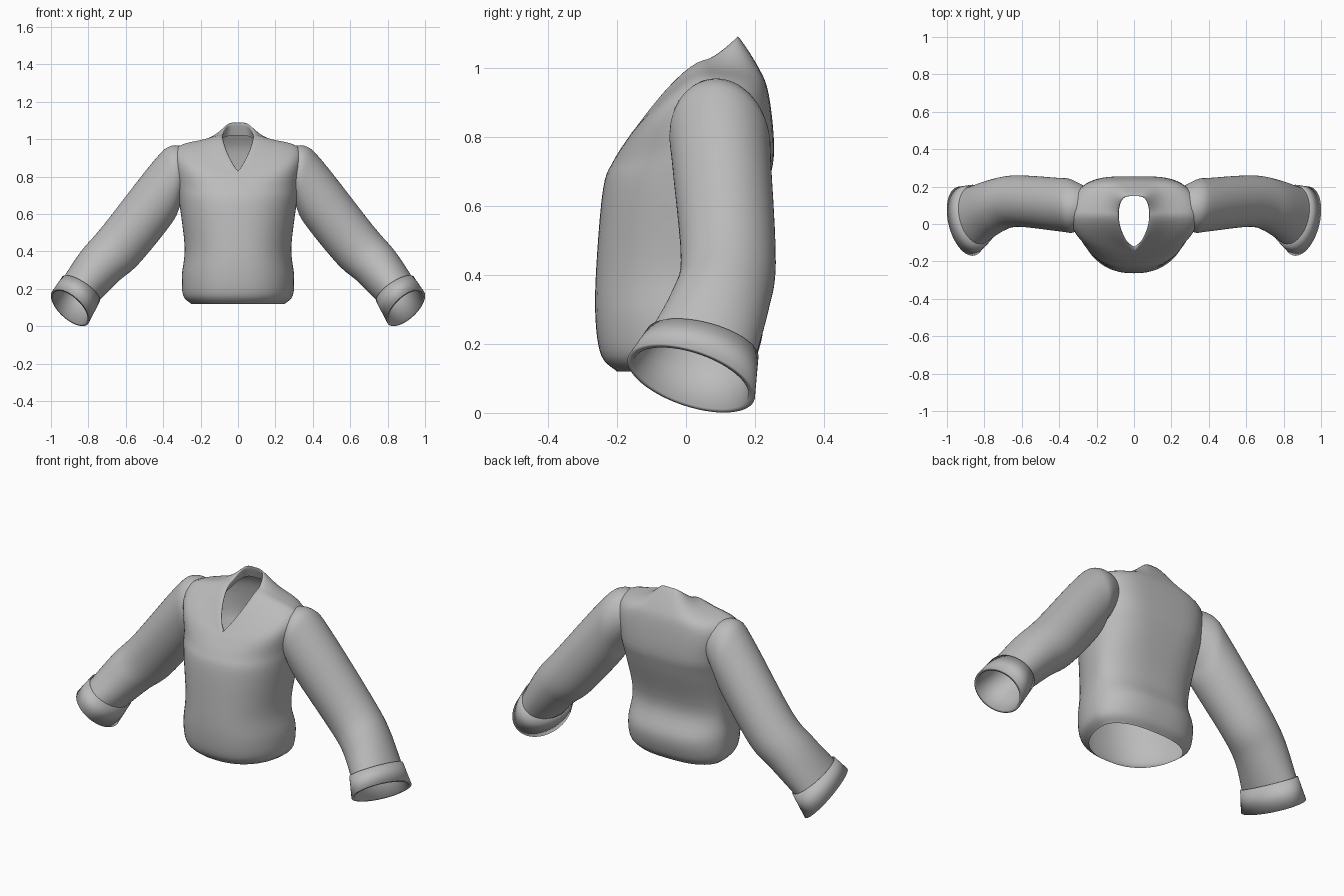
import bpy, bmesh, math
from mathutils import Vector

old = bpy.data.objects.get("Cube")
if old:
    bpy.data.objects.remove(old)

SEGMENTS = 64
STEPS = 5
ANGLES = [math.tau * i / SEGMENTS for i in range(SEGMENTS)]

wool = bpy.data.materials.new("grey_wool")
wool.use_nodes = True
wool.diffuse_color = (.5, .5, .5, 1)
wool.node_tree.nodes["Principled BSDF"].inputs["Base Color"].default_value = wool.diffuse_color


def spline(before, start, end, after, t):
    """Point on a smooth curve through start and end."""
    leave, arrive = (end - before) / 2, (after - start) / 2
    ease = t * t * (3 - 2 * t)
    return (start.lerp(end, ease)
            + leave * t * (1 - t) ** 2
            - arrive * t * t * (1 - t))


def refine(rings):
    """Add smoothly curved rings between the key rings."""
    last = len(rings) - 1
    result = []
    for i in range(last):
        keys = rings[max(i - 1, 0)], rings[i], rings[i + 1], rings[min(i + 2, last)]
        for step in range(STEPS):
            result.append([spline(*points, step / STEPS) for points in zip(*keys)])
    return result + [rings[last]]


def loft(name, rings):
    """Skin closed rings into an open smooth tube."""
    bm = bmesh.new()
    rows = [[bm.verts.new(point) for point in ring] for ring in rings]
    for lower, upper in zip(rows, rows[1:]):
        for i in range(SEGMENTS):
            bm.faces.new((lower[i - 1], lower[i], upper[i], upper[i - 1]))
    bmesh.ops.recalc_face_normals(bm, faces=bm.faces)
    for face in bm.faces:
        face.smooth = True
    mesh = bpy.data.meshes.new(name)
    bm.to_mesh(mesh)
    bm.free()
    mesh.materials.append(wool)
    bpy.context.collection.objects.link(bpy.data.objects.new(name, mesh))


def body_ring(side, front, back, point=.9, square=.5):
    """Oval through a side point (x, z) and front and back points (y, z).
    A larger point value draws the front into a V, a smaller square value
    makes the back broader and flatter."""
    ring = []
    for angle in ANGLES:
        across, along = math.cos(angle), abs(math.sin(angle))
        is_front = math.sin(angle) < 0
        end_y, end_z = front if is_front else back
        x = side[0] * math.copysign(abs(across) ** (point if is_front else square), across)
        y = .05 + (end_y - .05) * along
        z = side[1] + (end_z - side[1]) * along ** 1.4
        ring.append(Vector((x, y, z)))
    return ring


def level_ring(height, width, front, back, square=.75):
    return body_ring((width, height), (front, height), (back, height), .85, square)


def sleeve_ring(upper, lower, front, back):
    """Oval across the arm; it turns up and inward as the arm swings forward."""
    top = Vector((upper[0], 0, upper[1]))
    bottom = Vector((lower[0], 0, lower[1]))
    centre = (top + bottom) / 2 + Vector((0, (front + back) / 2, 0))
    thick = (top - bottom) / 2
    deep = Vector((.2 * front, (front - back) / 2, -.3 * front))
    return [centre + thick * math.cos(a) + deep * math.sin(a) for a in ANGLES]


def scaled(ring, factor):
    centre = sum(ring, Vector()) / SEGMENTS
    return [centre.lerp(point, factor) for point in ring]


def mirrored(rings, side):
    return [[(side * p.x, p.y, p.z) for p in ring] for ring in rings]


# Torso with a rounded hem, pinched back waist and full chest
hem_edge = level_ring(.12, .25, -.2, .17)
hem = level_ring(.165, .293, -.245, .205)
hem_top = level_ring(.27, .3, -.262, .222)
waist = level_ring(.42, .285, -.26, .175)
chest = level_ring(.65, .312, -.24, .235, .6)

# Shoulders and shawl collar, tilting down to the V of the neck
upper_chest = body_ring((.325, .76), (-.21, .73), (.255, .76))
shoulder = body_ring((.335, .945), (-.165, .8), (.24, .92))
collar_base = body_ring((.18, 1), (-.15, .82), (.21, 1), 1.3)
collar_rim = body_ring((.085, 1.02), (-.14, .83), (.15, 1.09), 1.7)
collar_lining = body_ring((.1, .97), (-.12, .83), (.17, 1.02), 1.6)

loft("torso", refine([
    hem_edge, hem, hem_top, waist, chest, upper_chest,
    shoulder, collar_base, collar_rim, collar_lining]))

# Sleeve from armhole to wrist, rooted inside the shoulder
armhole = sleeve_ring((.26, .95), (.26, .72), 0, .2)
arm_top = sleeve_ring((.355, .965), (.31, .64), -.045, .24)
upper_arm = sleeve_ring((.45, .885), (.355, .55), -.04, .247)
elbow = sleeve_ring((.72, .54), (.53, .335), -.015, .26)
forearm = sleeve_ring((.84, .4), (.64, .24), -.045, .24)
wrist = sleeve_ring((.94, .25), (.75, .13), -.11, .2)
sleeve = refine([armhole, arm_top, upper_arm, elbow, forearm, wrist])

# Turned cuff with a fine raised seam, a lip and a lining
seam = sleeve_ring((.94, .265), (.74, .13), -.115, .21)
mouth = sleeve_ring((.995, .185), (.8, .015), -.17, .2)
cuff = [scaled(seam, .96), seam, mouth, scaled(mouth, .96),
        scaled(mouth, .9), scaled(seam, .88), scaled(forearm, .9)]

for label, side in (("left", 1), ("right", -1)):
    loft(label + "_sleeve", mirrored(sleeve, side))
    loft(label + "_cuff", mirrored(cuff, side))
